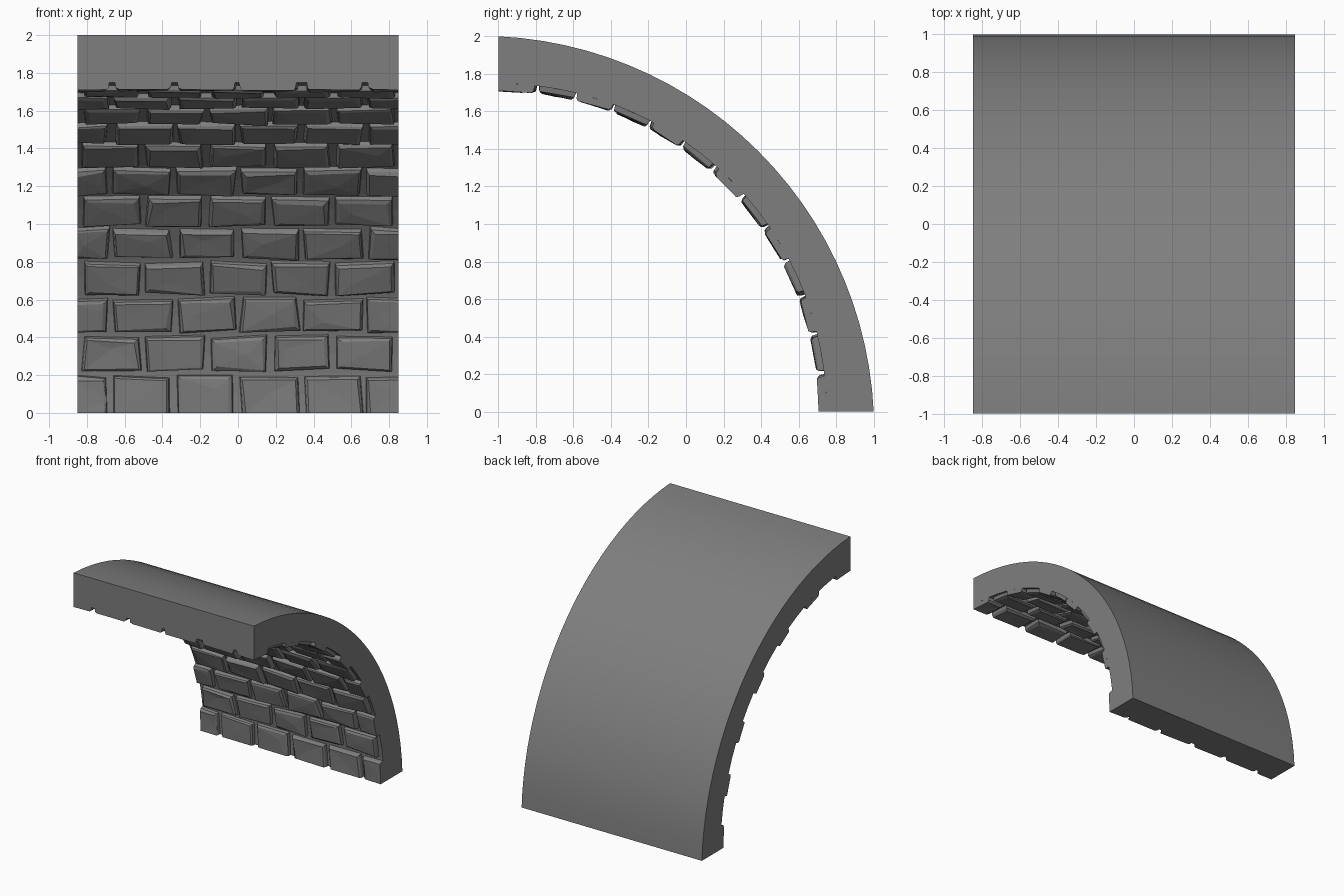
import bpy, bmesh, math, random

if "Cube" in bpy.data.objects:
    bpy.data.objects.remove(bpy.data.objects["Cube"])

random.seed(7)
HALF = 0.85            # half width of the vault
R_MORTAR = 1.748       # radius of recessed mortar, centred on (y=-1, z=0)
R_BRICK = 1.708        # radius of the brick faces
ROWS, PITCH = 13, 0.336
STEP = math.pi / 2 / ROWS

stone = bpy.data.materials.new("grey stone")
stone.diffuse_color = (0.21, 0.21, 0.21, 1)
stone.use_nodes = True
stone.node_tree.nodes["Principled BSDF"].inputs["Base Color"].default_value = stone.diffuse_color


def finish(bm, name):
    bmesh.ops.recalc_face_normals(bm, faces=bm.faces)
    me = bpy.data.meshes.new(name)
    bm.to_mesh(me)
    bm.free()
    me.materials.append(stone)
    ob = bpy.data.objects.new(name, me)
    bpy.context.collection.objects.link(ob)
    return ob


# Vault shell: quarter ring swept across x
bm = bmesh.new()
N = 26
R_OUT = math.hypot(2.1, 0.1)
a0 = math.asin(0.1 / R_OUT)
rings = []
for i in range(N + 1):
    t = i / N
    a = a0 + t * (math.pi / 2 - 2 * a0)
    b = t * math.pi / 2
    outer = (-1.1 + R_OUT * math.cos(a), -0.1 + R_OUT * math.sin(a))
    inner = (-1 + R_MORTAR * math.cos(b), R_MORTAR * math.sin(b))
    rings.append([bm.verts.new((x, *p)) for x, p in
                  ((-HALF, outer), (HALF, outer), (HALF, inner), (-HALF, inner))])
for p, q in zip(rings, rings[1:]):
    for k in range(4):
        f = bm.faces.new((p[k], p[(k + 1) % 4], q[(k + 1) % 4], q[k]))
        f.smooth = (k == 0)
bm.faces.new(rings[0])
bm.faces.new(rings[-1])
shell = finish(bm, "vault_shell")
for e in shell.data.edges:      # keep the rims crisp
    u, v = (shell.data.vertices[k].co for k in e.vertices)
    e.use_edge_sharp = abs(u.x - v.x) < 1e-6


# Bricks: rough chamfered blocks laid on the inner curve
def jit(s):
    return random.uniform(-s, s)


def brick(bm, x0, x1, t0, t1):
    def vert(x, t, r):
        x = max(-HALF, min(HALF, x))
        t = max(0, min(math.pi / 2, t))
        y, z = -1 + r * math.cos(t), r * math.sin(t)
        # keep the bottom and front ends flush
        return bm.verts.new((x, max(-1, y), max(0, z)))

    corners = [(x0, t0, 1, 1), (x1, t0, -1, 1), (x1, t1, -1, -1), (x0, t1, 1, -1)]
    loops = [[], [], []]
    for x, t, sx, st in corners:
        # cut ends and first and last courses stay on the boundary
        sx = 0 if abs(abs(x) - HALF) < 1e-6 else sx
        st = 0 if t < 1e-6 or t > math.pi / 2 - 1e-6 else st
        jx, jt = jit(0.012) * abs(sx), jit(0.007) * abs(st)
        chip = random.random() ** 3 * 0.02
        loops[0].append(vert(x + jx, t + jt, R_MORTAR + 0.002))
        loops[1].append(vert(x + jx + sx * 0.005, t + jt + st * 0.002,
                             R_BRICK + 0.014 + jit(0.004)))
        loops[2].append(vert(x + jx + sx * (0.014 + chip),
                             t + jt + st * (0.007 + chip * 0.5),
                             R_BRICK + 0.003 + jit(0.005)))
    for lo, hi in zip(loops, loops[1:]):
        for k in range(4):
            m = (k + 1) % 4
            bm.faces.new((lo[k], lo[m], hi[m], hi[k]))
    # slightly uneven face with a raised centre point
    c = vert((x0 + x1) / 2 + jit(0.08), (t0 + t1) / 2 + jit(0.02),
             R_BRICK + jit(0.005))
    top = loops[2]
    for k in range(4):
        bm.faces.new((top[k], top[(k + 1) % 4], c))


bm = bmesh.new()
for row in range(ROWS):
    t0 = 0 if row == 0 else row * STEP + 0.008
    t1 = math.pi / 2 if row == ROWS - 1 else (row + 1) * STEP - 0.008
    offset = 0 if row % 2 == 0 else PITCH / 2
    for i in range(-4, 4):
        x0 = max(-HALF, i * PITCH + offset + 0.017)
        x1 = min(HALF, (i + 1) * PITCH + offset - 0.017)
        if x1 - x0 > 0.005:
            brick(bm, x0, x1, t0, t1)
finish(bm, "inner_bricks")
